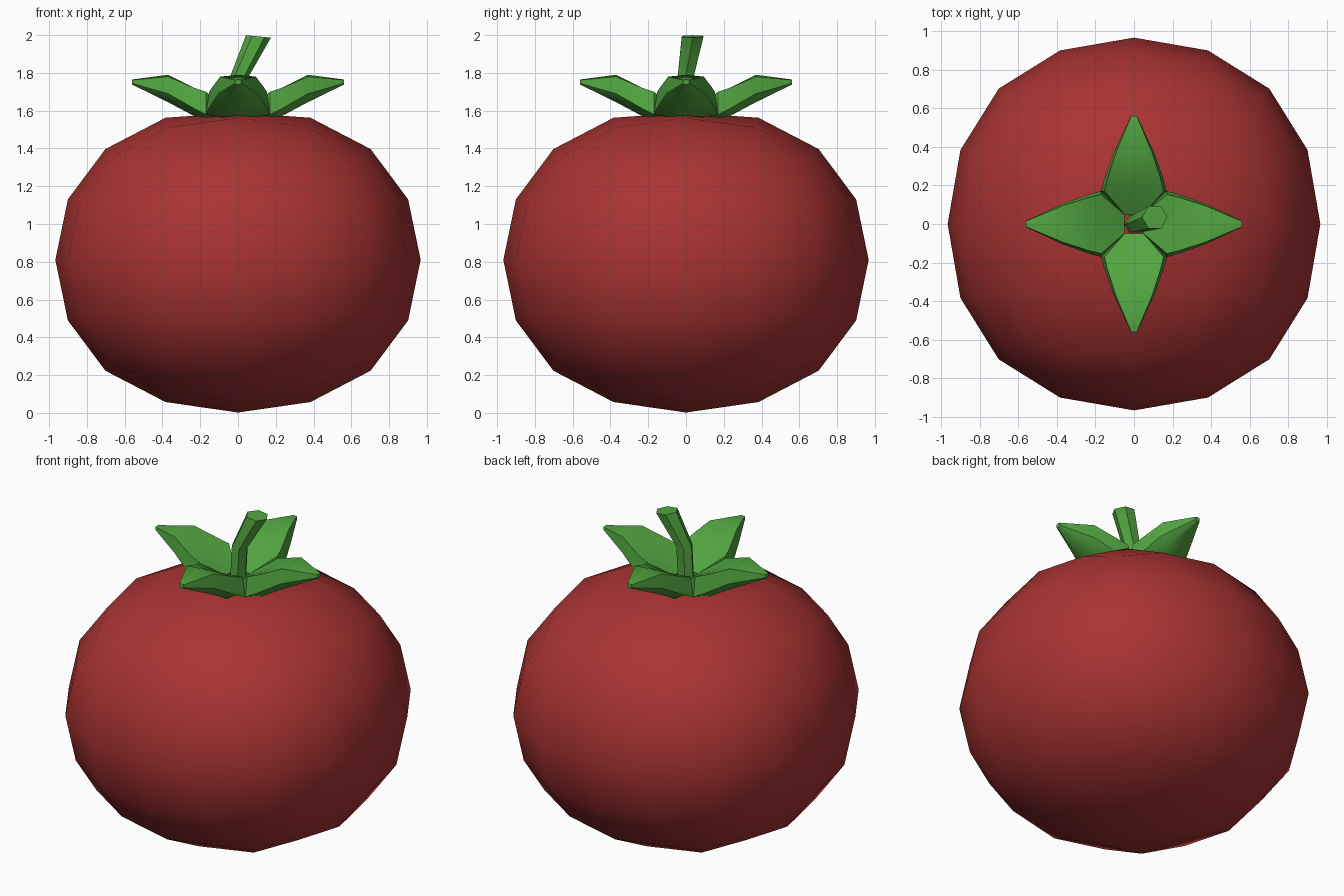
import bpy, bmesh, math
from mathutils import Matrix

if "Cube" in bpy.data.objects:
    bpy.data.objects.remove(bpy.data.objects["Cube"])


def material(name, rgb):
    m = bpy.data.materials.new(name)
    m.diffuse_color = (*rgb, 1)
    m.use_nodes = True
    m.node_tree.nodes["Principled BSDF"].inputs["Base Color"].default_value = m.diffuse_color
    return m


red = material("tomato red", (0.40, 0.033, 0.033))
green = material("leaf green", (0.085, 0.38, 0.052))


def finish(bm, name, mat, smooth=True):
    bmesh.ops.recalc_face_normals(bm, faces=bm.faces)
    for f in bm.faces:
        f.smooth = smooth
    mesh = bpy.data.meshes.new(name)
    bm.to_mesh(mesh)
    bm.free()
    ob = bpy.data.objects.new(name, mesh)
    bpy.context.collection.objects.link(ob)
    mesh.materials.append(mat)
    return ob


def loft(bm, rings):
    loops = [[bm.verts.new(p) for p in ring] for ring in rings]
    n = len(rings[0])
    for a, b in zip(loops, loops[1:]):
        for i in range(n):
            j = (i + 1) % n
            bm.faces.new((a[i], a[j], b[j], b[i]))
    bm.faces.new(loops[0])
    bm.faces.new(loops[-1])


def smooth_by_angle(ob, degrees):
    bpy.ops.object.select_all(action='DESELECT')
    ob.select_set(True)
    bpy.context.view_layer.objects.active = ob
    bpy.ops.object.shade_smooth_by_angle(angle=math.radians(degrees))


# Fruit: a subdivided cube, flattened, with a slight dip at the top
bm = bmesh.new()
bmesh.ops.create_cube(bm, size=2)
fruit = finish(bm, "fruit", red)
sub = fruit.modifiers.new("rounding", 'SUBSURF')
sub.levels = sub.render_levels = 2
bpy.context.view_layer.objects.active = fruit
fruit.select_set(True)
bpy.ops.object.modifier_apply(modifier=sub.name)
reach = max(v.co.z for v in fruit.data.vertices)
for v in fruit.data.vertices:
    v.co.x *= 0.967 / reach
    v.co.y *= 0.967 / reach
    v.co.z = v.co.z * 0.808 / reach + 0.81
    if v.co.z > 1.617:
        v.co.z = 1.59
for p in fruit.data.polygons:
    p.use_smooth = True

# Leaves: stations of distance, half width, bottom, edge height, top edge, top middle
stations = [
    (0.05, 0.055, 1.565, 1.58, 1.61, 1.61),
    (0.17, 0.17, 1.565, 1.58, 1.70, 1.68),
    (0.23, 0.155, 1.57, 1.61, 1.72, 1.715),
    (0.37, 0.105, 1.645, 1.69, 1.78, 1.79),
    (0.56, 0.016, 1.738, 1.745, 1.762, 1.765),
]
for k, side in enumerate(("right", "back", "left", "front")):
    bm = bmesh.new()
    loft(bm, [[(d, -w, e), (d, -w * 0.55, b), (d, w * 0.55, b), (d, w, e),
               (d, w * 0.9, t), (d, 0, m), (d, -w * 0.9, t)]
              for d, w, b, e, t, m in stations])
    bm.transform(Matrix.Rotation(k * math.pi / 2, 4, 'Z'))
    smooth_by_angle(finish(bm, side + "_leaf", green), 40)

# Stem: a bent six-sided stalk
bm = bmesh.new()
path = [(0.0, 0.0, 1.57, 0.05), (0.012, 0.0, 1.79, 0.05), (0.108, 0.035, 1.993, 0.066)]
loft(bm, [[(x + r * math.cos(a), y + r * math.sin(a),
            z - (0.1 * r * math.cos(a) if z > 1.9 else 0))
           for a in (i * math.pi / 3 for i in range(6))] for x, y, z, r in path])
smooth_by_angle(finish(bm, "stem", green), 50)
